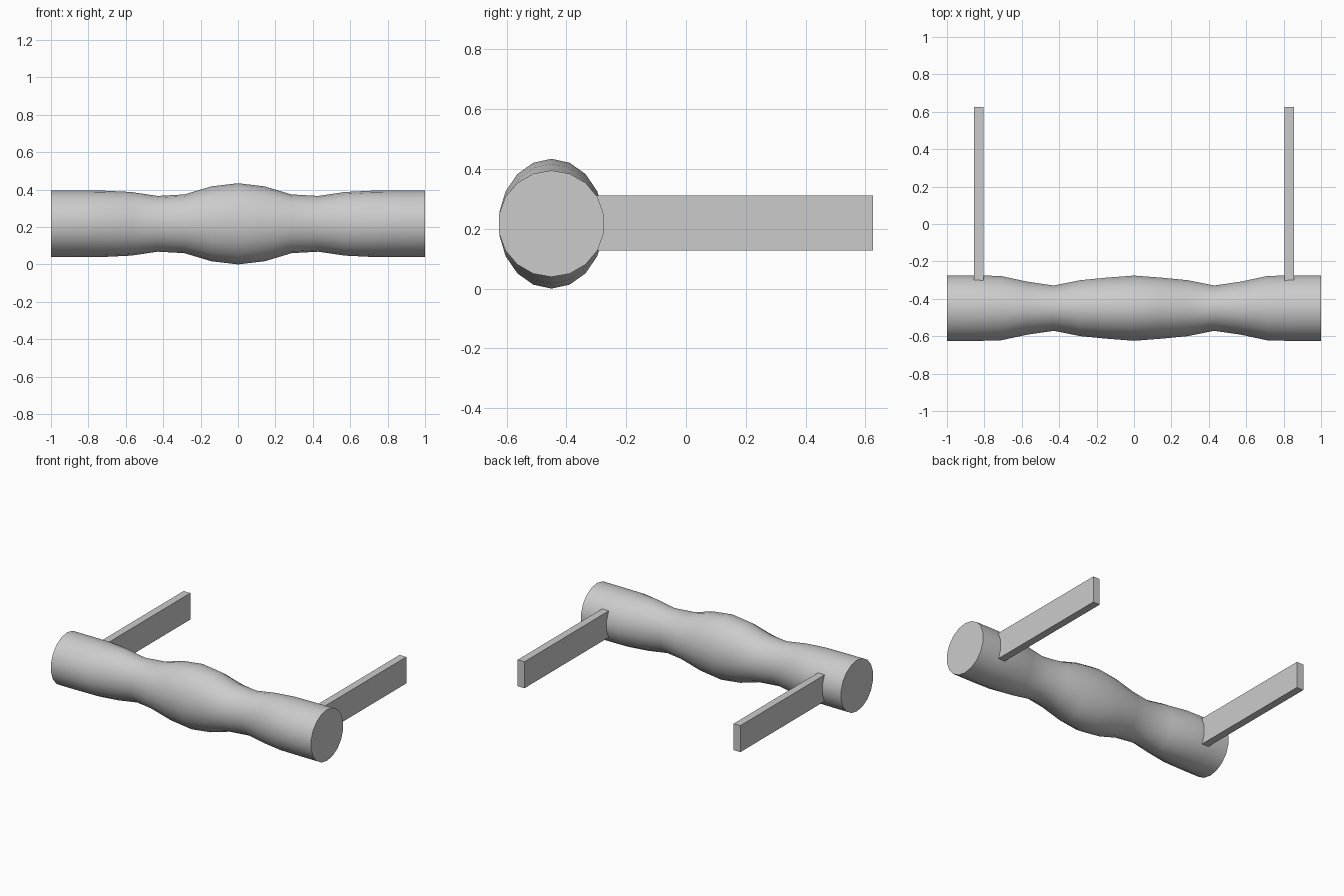
import bpy, bmesh, math

if "Cube" in bpy.data.objects:
    bpy.data.objects.remove(bpy.data.objects["Cube"])

CY, CZ, SIDES = -0.45, 0.217, 18
# (distance from middle, half depth in y, half height in z)
HALF = [(0.0, 0.177, 0.217), (0.143, 0.166, 0.200), (0.286, 0.152, 0.157),
        (0.429, 0.123, 0.149), (0.571, 0.144, 0.170), (0.714, 0.175, 0.177),
        (0.857, 0.178, 0.178), (1.0, 0.178, 0.178)]
PROFILE = [(-x, a, b) for x, a, b in reversed(HALF[1:])] + HALF


def finish(bm, name):
    bmesh.ops.recalc_face_normals(bm, faces=bm.faces)
    mesh = bpy.data.meshes.new(name)
    bm.to_mesh(mesh)
    bm.free()
    obj = bpy.data.objects.new(name, mesh)
    bpy.context.collection.objects.link(obj)
    return obj


# Contoured grip: elliptical rings bridged along x, with flat end caps
bm = bmesh.new()
rings = []
for x, a, b in PROFILE:
    angles = [2 * math.pi * i / SIDES for i in range(SIDES)]
    rings.append([bm.verts.new((x, CY + a * math.sin(t), CZ + b * math.cos(t)))
                  for t in angles])
for r0, r1 in zip(rings, rings[1:]):
    for i in range(SIDES):
        j = (i + 1) % SIDES
        bm.faces.new((r0[i], r0[j], r1[j], r1[i]))
bm.faces.new(rings[0])
bm.faces.new(rings[-1])
grip = finish(bm, "grip")
bpy.context.view_layer.objects.active = grip
grip.select_set(True)
bpy.ops.object.shade_smooth_by_angle(angle=math.radians(40))

# Flat mounting arms reaching back from the grip
for side, name in ((-1, "left_arm"), (1, "right_arm")):
    bm = bmesh.new()
    bmesh.ops.create_cube(bm, size=1)
    y0, y1 = -0.32, 0.625
    bmesh.ops.scale(bm, vec=(0.052, y1 - y0, 0.184), verts=bm.verts)
    bmesh.ops.translate(bm, vec=(side * 0.83, (y0 + y1) / 2, 0.219), verts=bm.verts)
    finish(bm, name)
